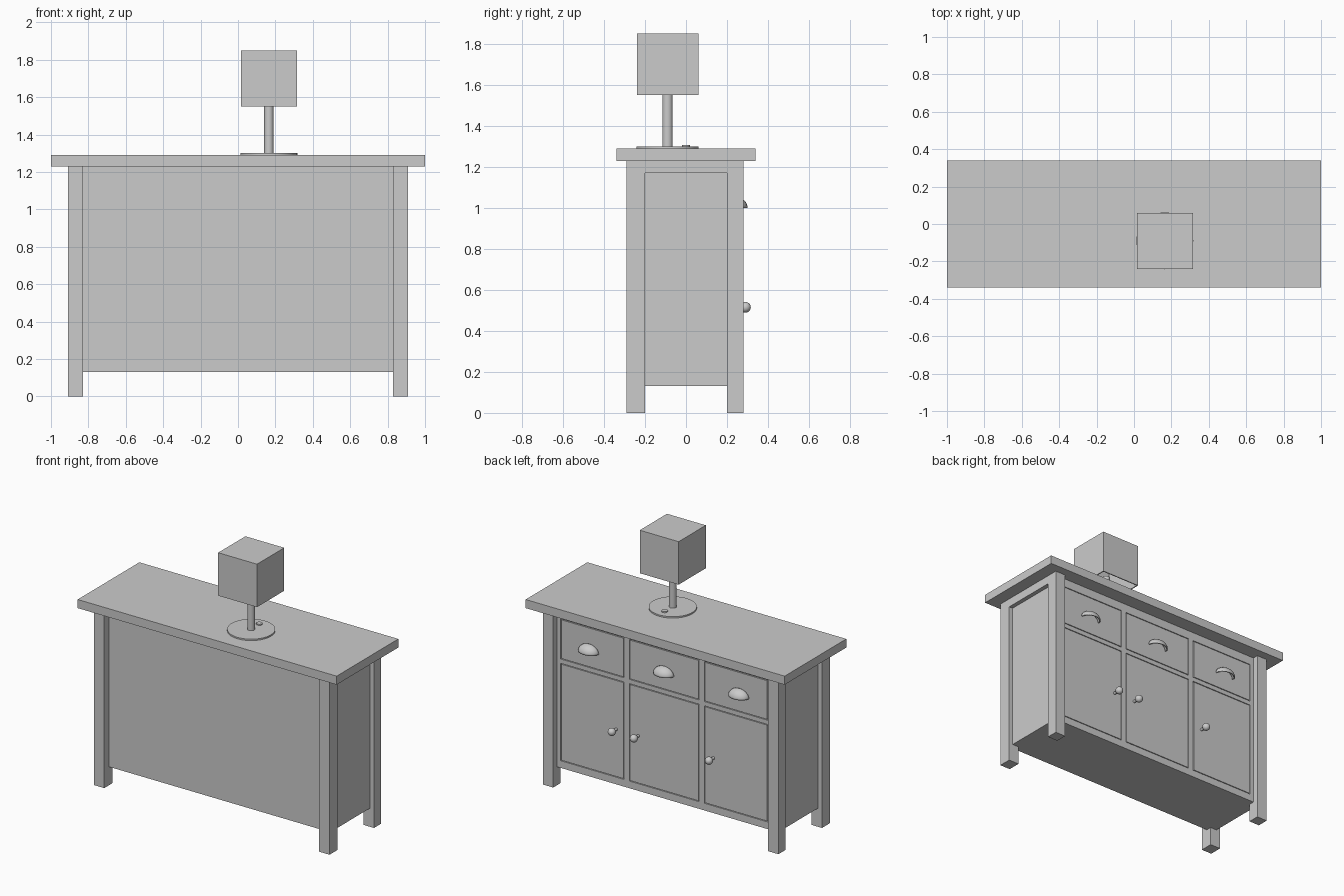
import bpy, bmesh, math
from mathutils import Matrix, Vector

cube = bpy.data.objects.get("Cube")
if cube:
    bpy.data.objects.remove(cube, do_unlink=True)

GREY = (0.6, 0.6, 0.6, 1)
grey = bpy.data.materials.new("plain grey")
grey.use_nodes = True
grey.diffuse_color = GREY
grey.node_tree.nodes["Principled BSDF"].inputs["Base Color"].default_value = GREY


def finish(name, bm, smooth=False):
    bmesh.ops.recalc_face_normals(bm, faces=bm.faces)
    mesh = bpy.data.meshes.new(name)
    bm.to_mesh(mesh)
    bm.free()
    mesh.materials.append(grey)
    obj = bpy.data.objects.new(name, mesh)
    bpy.context.collection.objects.link(obj)
    if smooth:
        bpy.ops.object.select_all(action="DESELECT")
        obj.select_set(True)
        bpy.context.view_layer.objects.active = obj
        bpy.ops.object.shade_smooth_by_angle(angle=math.radians(40))
    return obj


def box(name, x, y, z):
    """Box from (low, high) pairs on each axis."""
    bm = bmesh.new()
    size = Vector(b - a for a, b in (x, y, z))
    centre = Vector((a + b) / 2 for a, b in (x, y, z))
    bmesh.ops.create_cube(bm, size=1, matrix=Matrix.Translation(centre) @ Matrix.Diagonal(size).to_4x4())
    return finish(name, bm)


def cylinder(name, start, end, radius, sides=32):
    bm = bmesh.new()
    start, end = Vector(start), Vector(end)
    turn = (end - start).to_track_quat("Z", "Y").to_matrix().to_4x4()
    bmesh.ops.create_cone(bm, cap_ends=True, segments=sides, radius1=radius, radius2=radius,
                          depth=(end - start).length,
                          matrix=Matrix.Translation((start + end) / 2) @ turn)
    return finish(name, bm, True)


# Tabletop and carcass
TOP, FLOOR, FACE = 1.23, 0.13, 0.24
box("tabletop", (-1, 1), (-0.34, 0.34), (TOP, 1.29))
box("carcass", (-0.88, 0.88), (-0.2, 0.2), (FLOOR, TOP))
box("back_panel", (-0.83, 0.83), (-FACE, -0.2), (FLOOR, TOP))
box("front_backing", (-0.83, 0.83), (0.2, FACE - 0.012), (FLOOR, TOP))

# Legs and side rails
for sx, side in ((1, "left"), (-1, "right")):
    xs = sorted((sx * 0.83, sx * 0.91))
    box(side + "_front_leg", xs, (-0.29, -0.2), (0, TOP))
    box(side + "_back_leg", xs, (0.2, 0.28), (0, TOP))
    box(side + "_rail", xs, (-0.2, 0.2), (1.17, TOP))

# Face frame
depth = (FACE - 0.012, FACE)
for name, low, high in (("bottom", FLOOR, 0.18), ("middle", 0.86, 0.89), ("top", 1.17, TOP)):
    box(name + "_face_rail", (-0.83, 0.83), depth, (low, high))
for x in (-0.815, -0.29, 0.29, 0.815):
    half = 0.02 if abs(x) < 0.5 else 0.015
    for low, high in ((0.18, 0.86), (0.89, 1.17)):
        box("face_stile", (x - half, x + half), depth, (low, high))

# Drawers and doors, set in the frame with narrow gaps
GAP = 0.005
for x0, x1 in ((-0.8, -0.31), (-0.27, 0.27), (0.31, 0.8)):
    for name, low, high in (("door", 0.18, 0.86), ("drawer", 0.89, 1.17)):
        box(name, (x0 + GAP, x1 - GAP), depth, (low + GAP, high - GAP))

# Cup pulls: hollow quarter domes, open underneath
for x in (-0.58, 0, 0.58):
    bm = bmesh.new()
    bmesh.ops.create_uvsphere(bm, u_segments=32, v_segments=16, radius=1)
    for normal in ((0, 0, 1), (0, 1, 0)):
        bmesh.ops.bisect_plane(bm, geom=bm.verts[:] + bm.edges[:] + bm.faces[:], dist=1e-4,
                               plane_co=(0, 0, 0), plane_no=normal, clear_inner=True)
    bmesh.ops.transform(bm, verts=bm.verts, matrix=Matrix.Translation((x, FACE, 1.0))
                        @ Matrix.Diagonal((0.075, 0.06, 0.055, 1)))
    pull = finish("cup_pull", bm, True)
    shell = pull.modifiers.new("thickness", "SOLIDIFY")
    shell.thickness = 0.008

# Round door knobs
for x in (-0.38, 0.2, 0.37):
    cylinder("knob_stem", (x, FACE - 0.005, 0.515), (x, 0.28, 0.515), 0.01, 16)
    bm = bmesh.new()
    bmesh.ops.create_uvsphere(bm, u_segments=24, v_segments=16, radius=0.026,
                              matrix=Matrix.Translation((x, 0.29, 0.515)))
    finish("door_knob", bm, True)

# Table lamp
LX, LY = 0.165, -0.09
cylinder("lamp_base", (LX, LY, 1.29), (LX, LY, 1.3), 0.152, 48)
cylinder("lamp_switch", (LX, LY + 0.09, 1.295), (LX, LY + 0.09, 1.308), 0.02)
cylinder("lamp_stem", (LX, LY, 1.3), (LX, LY, 1.62), 0.025)
shade = box("lamp_shade", (LX - 0.15, LX + 0.15), (LY - 0.15, LY + 0.15), (1.55, 1.85))
bm = bmesh.new()
bm.from_mesh(shade.data)
bmesh.ops.delete(bm, geom=[f for f in bm.faces if f.normal.z < -0.5], context="FACES")
bm.to_mesh(shade.data)
bm.free()
wall = shade.modifiers.new("thickness", "SOLIDIFY")
wall.thickness = 0.01
